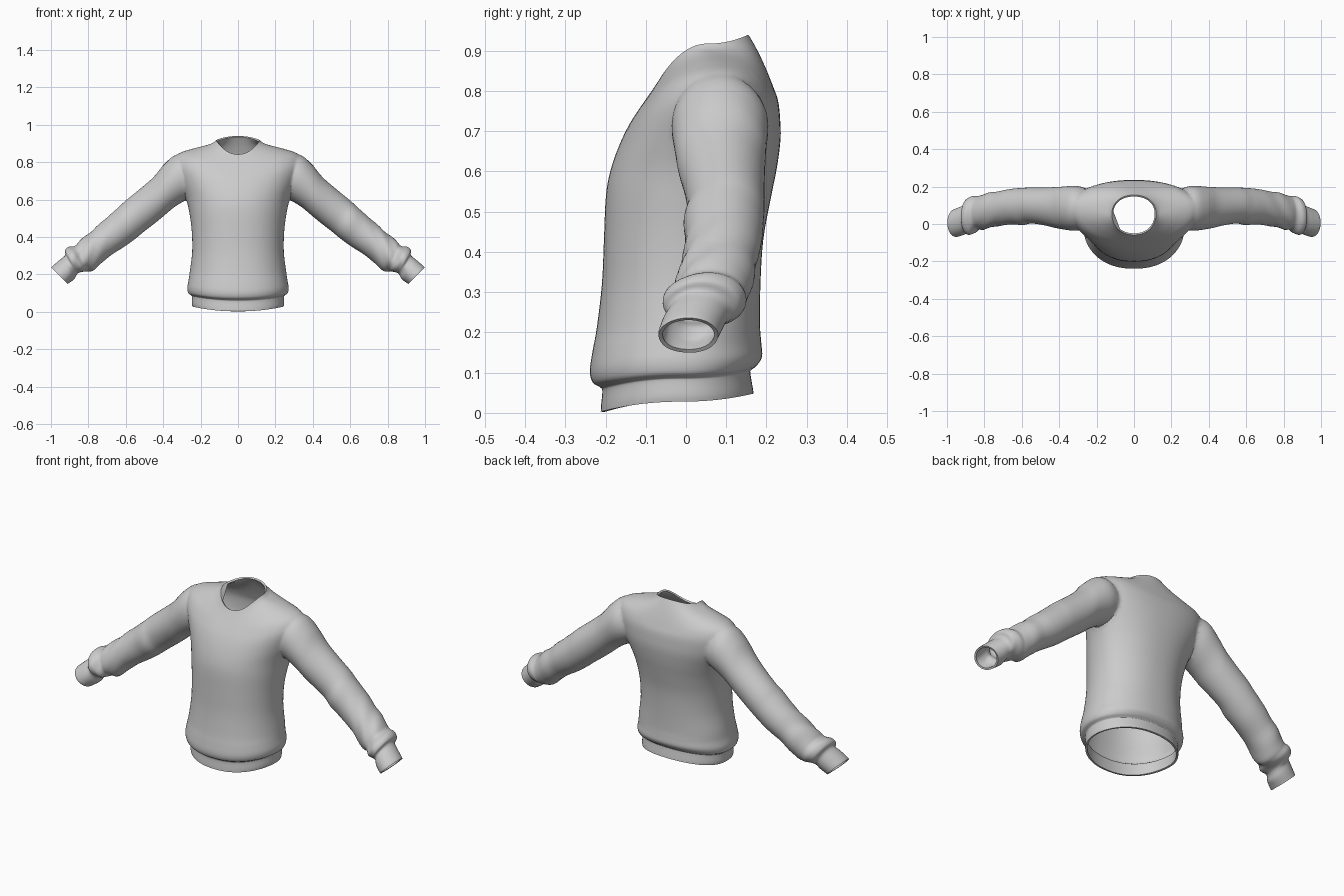
import bpy, bmesh, math

if "Cube" in bpy.data.objects:
    bpy.data.objects.remove(bpy.data.objects["Cube"])

# Body rings: half width, side y, front y, back y, side z, front z, back z
BODY = [
    (.244, -.01, -.212, .168, .028, .003, .048),
    (.247, -.01, -.211, .166, .045, .020, .062),
    (.246, -.01, -.208, .160, .080, .055, .098),
    (.250, -.01, -.214, .162, .088, .064, .106),
    (.266, -.01, -.232, .176, .100, .076, .118),
    (.271, -.01, -.239, .189, .130, .105, .140),
    (.264, -.01, -.232, .187, .170, .155, .175),
    (.257, .00, -.222, .184, .220, .210, .220),
    (.245, .00, -.209, .185, .320, .320, .320),
    (.247, .01, -.204, .192, .430, .430, .430),
    (.260, .03, -.199, .210, .530, .540, .530),
    (.280, .06, -.187, .226, .610, .605, .610),
    (.310, .08, -.166, .235, .680, .665, .680),
    (.335, .085, -.142, .234, .750, .715, .730),
    (.343, .085, -.120, .229, .800, .750, .775),
    (.320, .085, -.098, .217, .846, .782, .810),
    (.250, .08, -.082, .202, .870, .805, .848),
    (.175, .07, -.070, .183, .889, .823, .890),
    (.135, .058, -.063, .166, .903, .834, .922),
    (.118, .055, -.058, .155, .918, .842, .940),
]

# Sleeve rings: top x, top z, bottom x, bottom z, front y, back y
SLEEVE = [
    (.240, .800, .200, .650, .010, .170),
    (.325, .842, .265, .605, -.035, .205),
    (.388, .797, .340, .560, -.032, .202),
    (.450, .722, .400, .510, -.020, .197),
    (.525, .656, .452, .468, -.005, .195),
    (.600, .595, .505, .427, .003, .195),
    (.640, .558, .550, .390, -.006, .193),
    (.700, .505, .605, .350, -.002, .188),
    (.780, .435, .690, .295, -.012, .173),
    (.845, .380, .765, .228, -.028, .160),
    (.872, .354, .800, .219, -.030, .148),
    (.905, .347, .822, .212, -.054, .147),
    (.925, .328, .852, .208, -.056, .135),
    (.924, .303, .864, .196, -.045, .110),
    (.955, .276, .876, .176, -.058, .096),
    (.990, .246, .902, .155, -.068, .083),
    (.998, .236, .910, .149, -.068, .080),
]


def refine(keys, steps):
    """Catmull-Rom interpolation between key rings."""
    out, last = [], len(keys) - 1
    for i in range(last):
        rows = (keys[max(i - 1, 0)], keys[i], keys[i + 1], keys[min(i + 2, last)])
        for s in range(steps):
            t = s / steps
            out.append([.5 * (2 * b + (c - a) * t + (2 * a - 5 * b + 4 * c - d) * t * t
                              + (3 * b - a - 3 * c + d) * t ** 3)
                        for a, b, c, d in zip(*rows)])
    out.append(list(keys[-1]))
    return out


def power(v, p):
    return math.copysign(abs(v) ** p, v)


def body_point(k, a):
    hx, ys, yf, yb, zs, zf, zb = k
    c, s = power(math.cos(a), .9), power(math.sin(a), .95)
    y_end, z_end = (yb, zb) if s > 0 else (yf, zf)
    w = math.sin(a) ** 2
    return hx * c, ys + (y_end - ys) * abs(s), zs + (z_end - zs) * w


def sleeve_point(side):
    def point(k, a):
        tx, tz, bx, bz, yf, yb = k
        c, s = math.cos(a), math.sin(a)
        x = (tx + bx) / 2 + (tx - bx) / 2 * c
        z = (tz + bz) / 2 + (tz - bz) / 2 * c
        # soft folds gathered near the wrist
        fold = .004 * math.sin(70 * x + 3 * a) * max(0, 1 - abs(x - .80) / .14)
        return side * x, (yf + yb) / 2 + (yb - yf) / 2 * s + fold * s, z + fold * c
    return point


def loft(name, rings, point, sides):
    """Closed tube through the rings, with one n-gon cap at each end."""
    bm = bmesh.new()
    loops = [[bm.verts.new(point(k, 2 * math.pi * i / sides)) for i in range(sides)]
             for k in rings]
    for lo, hi in zip(loops, loops[1:]):
        for i in range(sides):
            j = (i + 1) % sides
            bm.faces.new((lo[i], lo[j], hi[j], hi[i]))
    bm.faces.new(loops[0])
    bm.faces.new(loops[-1])
    bmesh.ops.recalc_face_normals(bm, faces=bm.faces)
    mesh = bpy.data.meshes.new(name)
    bm.to_mesh(mesh)
    bm.free()
    obj = bpy.data.objects.new(name, mesh)
    bpy.context.collection.objects.link(obj)
    return obj


# Torso, then both sleeves welded into it
sweater = loft("sweater", refine(BODY, 4), body_point, 96)
bpy.context.view_layer.objects.active = sweater
sweater.select_set(True)
for side, label in ((1, "left"), (-1, "right")):
    sleeve = loft(label + "_sleeve", refine(SLEEVE, 4), sleeve_point(side), 48)
    weld = sweater.modifiers.new("weld_sleeve", 'BOOLEAN')
    weld.operation = 'UNION'
    weld.solver = 'EXACT'
    weld.object = sleeve
    bpy.ops.object.modifier_apply(modifier=weld.name)
    bpy.data.objects.remove(sleeve)

# Open the neck, hem and cuffs
bm = bmesh.new()
bm.from_mesh(sweater.data)
caps = [f for f in bm.faces if len(f.verts) > 40]
bmesh.ops.delete(bm, geom=caps, context='FACES')
# Soften the armhole seam
seam = [v for v in bm.verts if .24 < abs(v.co.x) < .40 and v.co.z > .55]
for _ in range(4):
    bmesh.ops.smooth_vert(bm, verts=seam, factor=.5,
                          use_axis_x=True, use_axis_y=True, use_axis_z=True)
bm.to_mesh(sweater.data)
bm.free()

# Cloth thickness
cloth = sweater.modifiers.new("cloth", 'SOLIDIFY')
cloth.thickness = .01
cloth.offset = -1
bpy.ops.object.modifier_apply(modifier=cloth.name)
bpy.ops.object.shade_smooth_by_angle(angle=math.radians(50))
